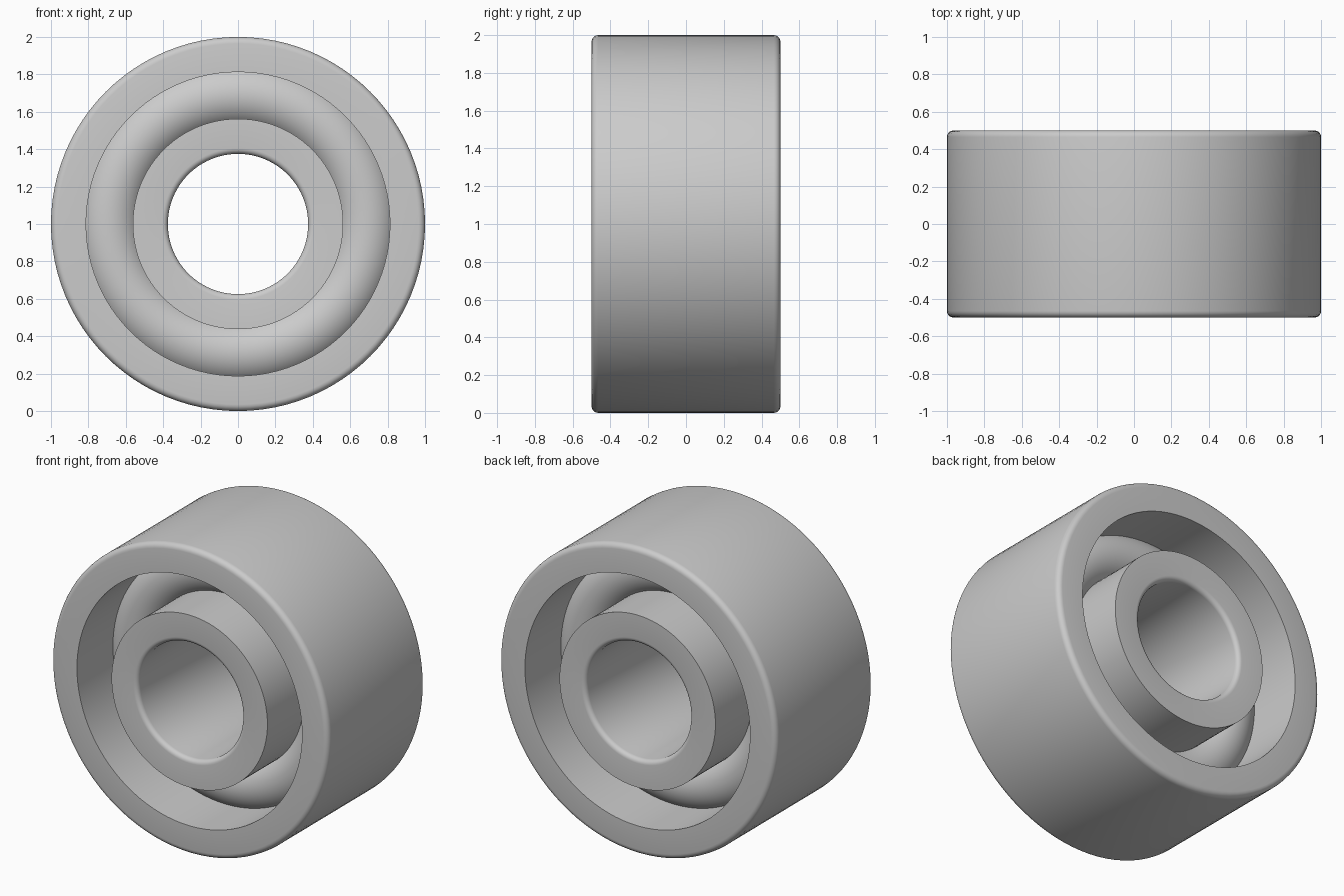
import bpy
import bmesh
from math import cos, sin, pi, radians

cube = bpy.data.objects.get("Cube")
if cube:
    bpy.data.objects.remove(cube, do_unlink=True)

SEGMENTS = 96
HALF_WIDTH = 0.5
CENTRE_Z = 1.0

steel = bpy.data.materials.new("grey steel")
steel.use_nodes = True
GREY = (0.6, 0.6, 0.6, 1.0)
steel.diffuse_color = GREY
steel.node_tree.nodes["Principled BSDF"].inputs["Base Color"].default_value = GREY


def lathe(name, profile):
    """Turn a closed (radius, y) profile around the y axis."""
    bm = bmesh.new()
    loops = []
    for i in range(SEGMENTS):
        a = 2 * pi * i / SEGMENTS
        loops.append([bm.verts.new((r * cos(a), y, r * sin(a))) for r, y in profile])
    n = len(profile)
    for i, loop in enumerate(loops):
        following = loops[(i + 1) % SEGMENTS]
        for j in range(n):
            k = (j + 1) % n
            bm.faces.new((loop[j], loop[k], following[k], following[j]))
    bmesh.ops.recalc_face_normals(bm, faces=bm.faces)
    mesh = bpy.data.meshes.new(name)
    bm.to_mesh(mesh)
    bm.free()
    mesh.materials.append(steel)
    obj = bpy.data.objects.new(name, mesh)
    obj.location.z = CENTRE_Z
    bpy.context.collection.objects.link(obj)
    bpy.ops.object.select_all(action="DESELECT")
    obj.select_set(True)
    bpy.context.view_layer.objects.active = obj
    bpy.ops.object.shade_smooth_by_angle(angle=radians(35))
    return obj


def ring_profile(rounded, sharp, fillet, steps=5):
    """Rectangle section with both corners at the rounded radius filleted."""
    side = 1 if rounded > sharp else -1
    arc = []
    for i in range(steps + 1):
        a = pi / 2 * i / steps
        arc.append((rounded - side * fillet * (1 - sin(a)),
                    -HALF_WIDTH + fillet * (1 - cos(a))))
    mirrored = [(r, -y) for r, y in reversed(arc)]
    return [(sharp, -HALF_WIDTH)] + arc + mirrored + [(sharp, HALF_WIDTH)]


# Outer and inner races
lathe("outer_race", ring_profile(1.0, 0.8125, 0.035))
lathe("inner_race", ring_profile(0.375, 0.5625, 0.03))

# Rounded rolling ring, partly sunk into both races
STEPS = 40
roller = [(0.6875 + 0.18 * cos(2 * pi * i / STEPS), 0.18 * sin(2 * pi * i / STEPS))
          for i in range(STEPS)]
lathe("rolling_ring", roller)
